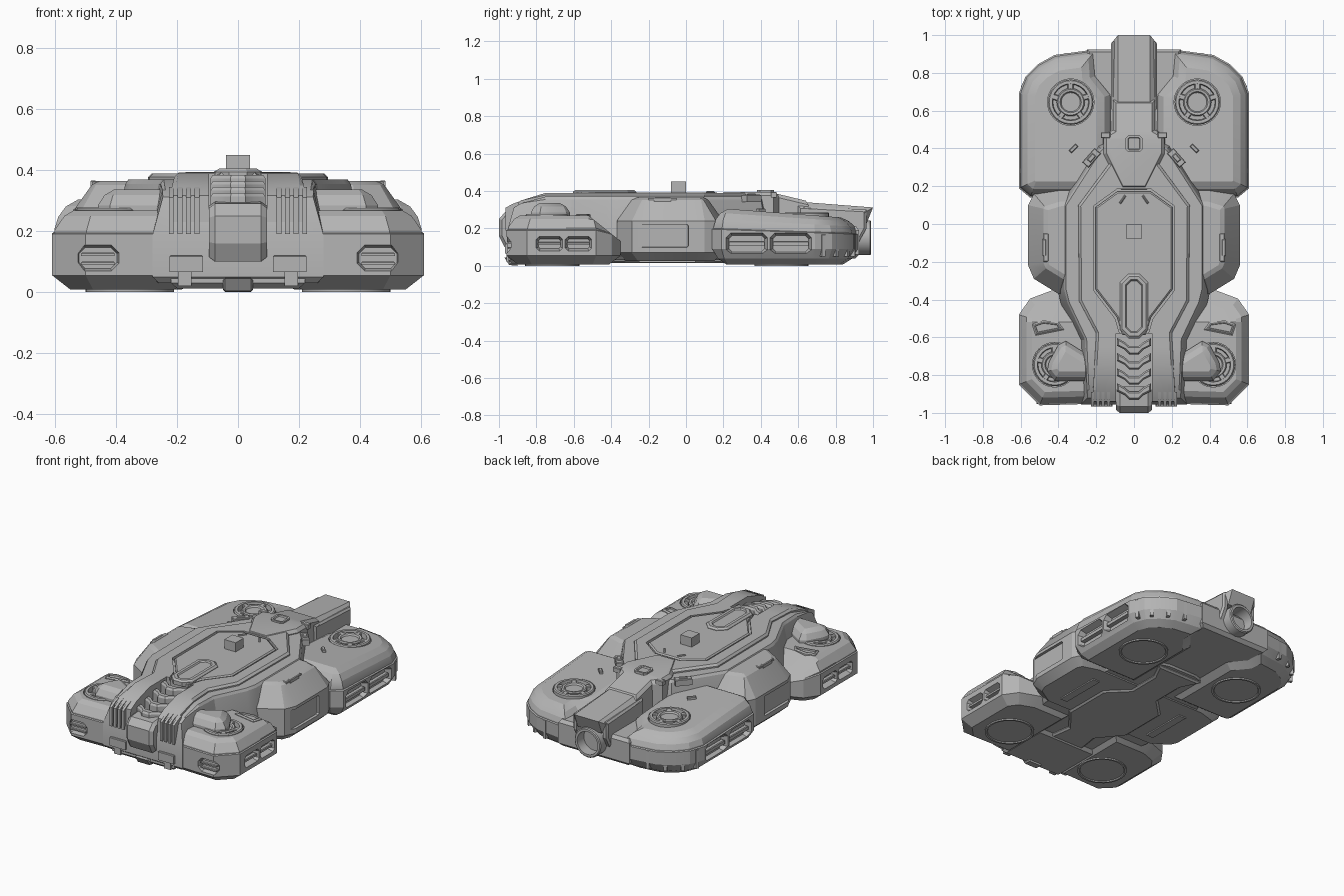
import bpy, bmesh
from math import cos, sin, pi, radians
from mathutils import Vector

cube = bpy.data.objects.get("Cube")
if cube:
    bpy.data.objects.remove(cube)

grey = bpy.data.materials.new("hull_grey")
grey.use_nodes = True
grey.diffuse_color = (0.46, 0.46, 0.46, 1)
grey.node_tree.nodes["Principled BSDF"].inputs["Base Color"].default_value = grey.diffuse_color
built = []


def inset(poly, d):
    """Move every edge of a counter-clockwise outline inwards by d."""
    out = []
    for i, p in enumerate(poly):
        p, a, b = Vector(p), Vector(poly[i - 1]), Vector(poly[(i + 1) % len(poly)])
        e, f = (p - a).normalized(), (b - p).normalized()
        n, m = Vector((-e.y, e.x)), Vector((-f.y, f.x))
        out.append(p + (n + m) * d / (1 + n.dot(m)))
    return out


def prism(name, poly, levels, axis="z", cuts=(), warp=None):
    """Loft an outline through (height, inset) levels; optionally cut across y and warp z."""
    place = {"z": lambda a, b, h: (a, b, h), "x": lambda a, b, h: (h, a, b),
             "y": lambda a, b, h: (a, h, b)}[axis]
    bm = bmesh.new()
    rings = [[bm.verts.new(place(p[0], p[1], h)) for p in inset(poly, d)] for h, d in levels]
    n = len(poly)
    for low, high in zip(rings, rings[1:]):
        for i in range(n):
            j = (i + 1) % n
            bm.faces.new((low[i], low[j], high[j], high[i]))
    bm.faces.new(rings[0][::-1])
    bm.faces.new(rings[-1])
    for y in cuts:
        bmesh.ops.bisect_plane(bm, geom=bm.verts[:] + bm.edges[:] + bm.faces[:],
                               plane_co=(0, y, 0), plane_no=(0, 1, 0))
    if warp:
        for v in bm.verts:
            v.co.z = warp(v.co.y, v.co.z)
    bmesh.ops.recalc_face_normals(bm, faces=bm.faces[:])
    mesh = bpy.data.meshes.new(name)
    bm.to_mesh(mesh)
    bm.free()
    mesh.materials.append(grey)
    ob = bpy.data.objects.new(name, mesh)
    bpy.context.collection.objects.link(ob)
    built.append(ob)
    return ob


def mirror(ob):
    ob.modifiers.new("Mirror", "MIRROR")
    return ob


def cut(ob, *cutters):
    bpy.context.view_layer.objects.active = ob
    for c in cutters:
        mod = ob.modifiers.new("Cut", "BOOLEAN")
        mod.operation, mod.solver, mod.object = "DIFFERENCE", "EXACT", c
        bpy.ops.object.modifier_apply(modifier=mod.name)
        built.remove(c)
        bpy.data.objects.remove(c)


def sym(half):
    return half + [(-x, y) for x, y in reversed(half)]


def circle(x, y, r, n=32):
    return [(x + r * cos(2 * pi * i / n), y + r * sin(2 * pi * i / n)) for i in range(n)]


def rect(x, y, w, h, c=0.0):
    """Rectangle about (x, y), with corners chamfered by c."""
    w, h = w / 2, h / 2
    if not c:
        return [(x - w, y - h), (x + w, y - h), (x + w, y + h), (x - w, y + h)]
    return [(x - w + c, y - h), (x + w - c, y - h), (x + w, y - h + c), (x + w, y + h - c),
            (x + w - c, y + h), (x - w + c, y + h), (x - w, y + h - c), (x - w, y - h + c)]


def box(name, centre, size, turn=0.0, bevel=0.004):
    w, d, h = size
    ob = prism(name, rect(0, 0, w, d), [(-h / 2, 0), (h / 2 - bevel, 0), (h / 2, bevel)])
    ob.location, ob.rotation_euler.z = centre, turn
    ob.data.transform(ob.matrix_basis)
    ob.location, ob.rotation_euler.z = (0, 0, 0), 0
    return ob


def fan(name, x, y, top, r):
    """Rim, spokes and broad hub of a lift fan."""
    mirror(prism(name + "_rim", circle(x, y, r, 24),
                 [(top - .05, 0), (top - .006, 0), (top, .006), (top, .022), (top - .03, .026)]))
    for i in range(5):
        a = i * pi * .4 + .3
        mirror(box(name + "_spoke", (x + r * .7 * cos(a), y + r * .7 * sin(a), top - .016),
                   (r * .4, .03, .026), a))
    mirror(prism(name + "_hub", circle(x, y, r * .62, 24),
                 [(top - .04, 0), (top - .006, 0), (top, .006), (top - .002, .018), (top - .012, .024)]))


def nose(y, z, drop=0.0):
    """Keep z under the sloping nose line."""
    line = .3 + (y + .97) * .55 if y < -.88 else .35 + (y + .88) * .33
    return min(z, line - drop)


# Front pods, with grilles in the side and the nose
pod = prism("front_pod", [(.15, -.95), (.5, -.96), (.61, -.85), (.61, -.48), (.55, -.395),
                          (.43, -.35), (.15, -.35)],
            [(.008, .06), (.055, 0), (.19, 0), (.194, .007), (.202, .007), (.25, .04), (.268, .07)],
            cuts=[-.52], warp=lambda y, z: min(z, .268 - (y + .52) * .8) if y > -.52 else z)
cut(pod, *[prism("cutter", rect(y, .118, .14, .075, .015), [(.575, .012), (.63, -.008)], "x")
           for y in (-.73, -.575)],
    prism("cutter", rect(.46, .112, .14, .085, .025), [(-1, -.01), (-.925, .008)], "y"),
    prism("cutter", circle(.42, -.745, .118), [(.24, 0), (.4, 0)]))
mirror(pod)
for y in (-.73, -.575):
    mirror(box("front_pod_slat", (.588, y, .118), (.026, .12, .016)))
for z in (.095, .125):
    mirror(box("nose_grille_slat", (.46, -.94, z), (.11, .026, .012)))
fan("front_fan", .42, -.745, .276, .114)
mirror(prism("fan_fairing", [(.2, -.83), (.42, -.83), (.46, -.78), (.45, -.73), (.4, -.64),
                             (.36, -.62), (.2, -.72)],
             [(.25, 0), (.285, 0), (.318, .02), (.337, .05)]))
mirror(prism("front_pod_plate", [(.37, -.56), (.52, -.59), (.54, -.53), (.48, -.51), (.4, -.52)],
             [(.25, 0), (.272, 0), (.278, .008), (.278, .014), (.27, .016)]))

# Rear pods, rounded at the back
pod = prism("rear_pod", [(.11, .14), (.55, .14), (.61, .19), (.61, .69), (.575, .78), (.51, .845),
                         (.42, .895), (.2, .925), (.19, .79), (.11, .69)],
            [(.008, .075), (.04, .03), (.09, 0), (.195, 0), (.2, .008), (.21, .008),
             (.25, .02), (.285, .045), (.31, .085)],
            warp=lambda y, z: z - max(0, z - .1) * .36 * (y - .15))
cut(pod, *[prism("cutter", rect(y, .118, .22, .115, .025), [(.57, .014), (.63, -.008)], "x")
           for y in (.325, .56)],
    prism("cutter", circle(.335, .645, .123), [(.245, 0), (.4, 0)]))
mirror(pod)
for y in (.325, .56):
    mirror(box("rear_pod_slat", (.585, y, .118), (.028, .19, .024)))
fan("rear_fan", .335, .645, .286, .12)
for x, y, a in ((.581, .73, .4), (.534, .799, .8), (.456, .855, 1.1), (.36, .89, 1.4)):
    mirror(box("rear_pod_fin", (x, y, .11), (.03, .02, .12), a))
mirror(box("rear_pod_rib", (.32, .4, .295), (.05, .02, .025), -.8))

# Lift discs under every pod
for name, y in (("front", -.715), ("rear", .51)):
    mirror(prism(name + "_lift_disc", circle(.355, y, .145), [(.03, 0), (0, 0), (0, .012), (.006, .016)]))

# Waist with recessed side panels
waist = prism("waist", sym([(.4, -.37), (.53, -.29), (.56, -.22), (.56, .1), (.53, .16), (.4, .2)]),
              [(.025, .05), (.07, 0), (.24, 0), (.352, .08), (.364, .105)])
cut(waist, *[prism("cutter", rect(-.125, .16, .29, .135, .012), sorted([(s * .545, .008), (s * .6, 0)]), "x")
             for s in (-1, 1)])
mirror(box("waist_handle", (.465, -.125, .345), (.03, .15, .04)))
mirror(box("waist_handle_grip", (.475, -.125, .352), (.02, .09, .03)))

# Hull with sloping flanks, its raised top plate and the deck set into it
hull = prism("hull", sym([(.28, -.955), (.295, -.62), (.385, -.43), (.405, -.35), (.405, .11),
                          (.2, .43), (.1, .46)]),
             [(.03, .02), (.05, 0), (.19, 0), (.355, .035), (.37, .045)],
             cuts=[-.88, -.75, -.65], warp=lambda y, z: nose(y, z, .015))
cut(hull, prism("cutter", rect(0, -.85, .19, .54), [(.25, 0), (.6, 0)]))
plate = prism("top_plate", sym([(.225, -.945), (.205, -.58), (.295, -.41), (.3, .1), (.13, .33)]),
              [(.2, 0), (.378, .005), (.39, .018)],
              cuts=[-.88, -.75, -.65], warp=nose)
deck = [(.07, -.6), (.1, -.5), (.215, -.35), (.215, .095), (.09, .185)]
cut(plate, prism("cutter", rect(0, -.85, .19, .54), [(.25, 0), (.6, 0)]),
    prism("cutter", sym(deck), [(.365, 0), (.6, 0)]))
prism("deck", sym(deck), [(.3, .012), (.385, .012), (.392, .02)])
prism("deck_ridge", rect(0, -.435, .15, .34, .045), [(.37, 0), (.395, 0), (.405, .012), (.405, .03), (.397, .036)])
box("hatch_block", (0, -.04, .415), (.08, .08, .07), bevel=0)
mirror(box("deck_mark", (.06, .13, .393), (.012, .05, .012), .6))

# Ribbed trench running down the nose
for i in range(4):
    y, z = -.625 - .08 * i, .385 - .02 * i
    prism("trench_rib", sym([(.025, y - .065), (.05, y - .04), (.09, y - .02), (.09, y + .022),
                             (.05, y), (.025, y - .022)]),
          [(.24, 0), (z - .012, 0), (z, .008)])
prism("nose_block", [(-.9, .1), (-.97, .1), (-1, .16), (-1, .25), (-.965, .29), (-.86, .3)][::-1],
      [(-.095, .015), (-.075, 0), (.075, 0), (.095, .015)], "x")
prism("nose_hook", [(-.9, 0), (-.9, .05), (-.972, .045), (-.945, .004)],
      [(-.05, .008), (-.042, 0), (.042, 0), (.05, .008)], "x")
mirror(box("nose_plate", (.17, -.952, .093), (.11, .03, .055)))
mirror(box("nose_plate_stem", (.175, -.945, .045), (.045, .03, .05)))
for x in (.135, .163, .191, .219):
    mirror(prism("nose_vent", [(-.93, .19), (-.89, .345), (-.93, .33), (-.965, .31), (-.965, .19)],
                 [(x - .008, 0), (x + .008, 0)], "x"))

# Neck, diagonal arms and hooded rear tube
prism("neck", sym([(.07, .18), (.165, .37), (.165, .47), (.115, .5), (.115, .66)]),
      [(.15, 0), (.375, .004), (.394, .02)], cuts=[.45],
      warp=lambda y, z: z - max(0, y - .45) * .24 if z > .3 else z)
prism("neck_hatch", rect(0, .425, .09, .09, .015), [(.36, 0), (.404, 0), (.404, .012), (.396, .016)])
mirror(box("neck_clip", (.15, .47, .38), (.05, .03, .03)))
mirror(box("arm_clamp", (.225, .35, .36), (.1, .045, .04), -.85))
mirror(box("arm_clamp_pin", (.225, .35, .372), (.045, .025, .03), -.85))
prism("tail", sym([(.25, .36), (.25, .925)]), [(.04, .02), (.06, 0), (.19, 0), (.21, .015)])
prism("tube_hood", [(.6, .225), (.965, .225), (1, .312), (.6, .343)],
      [(-.12, .03), (-.085, 0), (.085, 0), (.12, .03)], "x")
mirror(prism("hood_cheek", [(.6, .12), (.92, .12), (.965, .2), (.965, .3), (.6, .32)],
             [(.092, 0), (.112, 0), (.122, .012)], "x"))
prism("rear_tube", circle(0, .15, .092), [(.6, 0), (.985, 0), (.99, .006), (.99, .02), (.75, .026)], "y")

# Belly plates
prism("belly_plate", sym([(.12, -.62), (.1, -.48), (.22, -.33), (.22, -.02), (.1, .1), (.1, .3), (.16, .42)]),
      [(.06, 0), (.025, 0), (.016, .012)])
prism("nose_belly_plate", sym([(.22, -.95), (.22, -.6)]), [(.06, 0), (.03, 0), (.012, .02)])
mirror(box("belly_rail", (.33, -.1, .028), (.05, .3, .02)))

# Shading
for ob in built:
    ob.select_set(True)
bpy.context.view_layer.objects.active = built[0]
bpy.ops.object.shade_smooth_by_angle(angle=radians(20))
